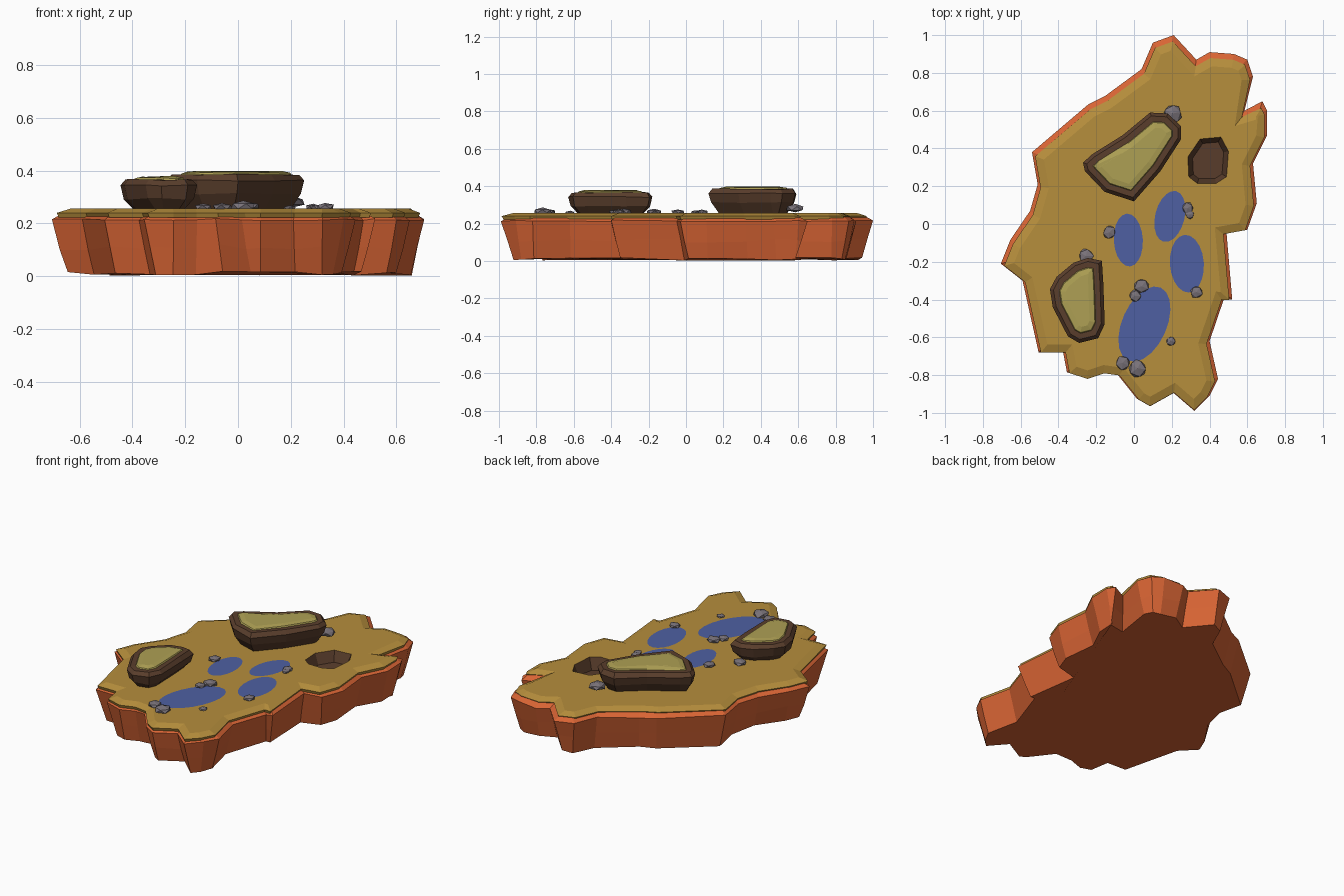
import bpy, bmesh, math, random
from mathutils import Vector

if "Cube" in bpy.data.objects:
    bpy.data.objects.remove(bpy.data.objects["Cube"])
random.seed(4)


def material(name, rgb):
    lin = [(c / 255 / 12.92) if c < 10 else ((c / 255 + 0.055) / 1.055) ** 2.4 for c in rgb]
    m = bpy.data.materials.new(name)
    m.diffuse_color = (*lin, 1)
    m.use_nodes = True
    m.node_tree.nodes["Principled BSDF"].inputs["Base Color"].default_value = m.diffuse_color
    return m


CLAY = material("orange_clay", (216, 100, 52))
SAND = material("ochre_sand", (182, 142, 60))
BROWN = material("brown_rock", (90, 62, 44))
MOSS = material("pale_moss", (174, 160, 84))
WATER = material("blue_water", (78, 96, 162))
STONE = material("grey_stone", (122, 115, 122))


def inset(pts, d, shift=(0, 0)):
    """Mitred inward offset of an anticlockwise outline."""
    out = []
    for i, p in enumerate(pts):
        p = Vector(p)
        a = (p - Vector(pts[i - 1])).normalized()
        b = (Vector(pts[(i + 1) % len(pts)]) - p).normalized()
        n = Vector((-a.y - b.y, a.x + b.x)).normalized()
        k = max(n.dot(Vector((-a.y, a.x))), 0.7)
        out.append(p + n * d / k + Vector(shift))
    return out


def finish(bm, name, mat):
    me = bpy.data.meshes.new(name)
    bm.to_mesh(me)
    bm.free()
    me.materials.append(mat)
    ob = bpy.data.objects.new(name, me)
    bpy.context.collection.objects.link(ob)
    return ob


def layers(outline, profile, bottom=False, top=False, shift=(0, 0)):
    """Stack inset outlines: profile rows are (inset, z, z jitter)."""
    bm = bmesh.new()
    loops = []
    for d, z, jit in profile:
        loops.append([bm.verts.new((p.x, p.y, z + random.uniform(-jit, jit)))
                      for p in inset(outline, d, shift)])
    n = len(outline)
    for lo, hi in zip(loops, loops[1:]):
        for i in range(n):
            j = (i + 1) % n
            bm.faces.new((lo[i], lo[j], hi[j], hi[i]))
    if bottom:
        bm.faces.new(loops[0][::-1])
    if top:
        bm.faces.new(loops[-1])
    return bm, loops


# Island outline, listed clockwise from the back tip
island = [(.21, 1), (.33, .87), (.40, .91), (.53, .90), (.60, .87), (.63, .78), (.585, .60),
          (.68, .65), (.705, .60), (.705, .47), (.63, .32), (.65, .11), (.60, -.03), (.49, -.05),
          (.52, -.40), (.475, -.40), (.40, -.62), (.445, -.82), (.40, -.91), (.32, -.99),
          (.21, -.895), (.085, -.965), (.015, -.925), (-.085, -.80), (-.155, -.79),
          (-.245, -.82), (-.355, -.785), (-.375, -.68), (-.505, -.68), (-.59, -.30),
          (-.705, -.21), (-.655, -.085), (-.55, .07), (-.51, .21), (-.54, .38),
          (-.24, .635), (-.15, .68), (.04, .82), (.10, .96)][::-1]
crater = [(.35, .45), (.46, .46), (.50, .385), (.49, .25), (.435, .215), (.335, .215),
          (.29, .25), (.285, .355)][::-1]

# Clay cliff body with a bevelled lip
bm, _ = layers(island, [(.05, .011, .009), (.025, .11, .012), (0, .215, .004), (.035, .238, 0)],
               bottom=True)
finish(bm, "cliff_base", CLAY)

# Sand top with sloping rim and an opening for the crater
bm, loops = layers(island, [(.022, .222, 0), (.015, .24, 0), (.058, .256, 0)], shift=(0, -.016))
edges = [bm.edges.get((v, loops[-1][i - 1])) for i, v in enumerate(loops[-1])]
ring = [bm.verts.new((x, y, .256)) for x, y in crater]
edges += [bm.edges.new((v, ring[i - 1])) for i, v in enumerate(ring)]
made = bmesh.ops.triangle_fill(bm, edges=edges, use_beauty=True)["geom"]
for f in [g for g in made if isinstance(g, bmesh.types.BMFace)]:
    f.normal_update()
    if f.normal.z < 0:
        f.normal_flip()
finish(bm, "sand_top", SAND)

# Sunken crater
bm, _ = layers(crater, [(0, .256, 0), (.025, .19, .006)], top=True)
finish(bm, "crater", BROWN)

# Two raised rock plateaus with mossy tops
big = [(.085, .59), (.18, .585), (.25, .515), (.25, .45), (.14, .28), (0, .12), (-.155, .17),
       (-.26, .28), (-.27, .325), (-.22, .37), (-.06, .47)][::-1]
small = [(-.245, -.18), (-.17, -.195), (-.162, -.32), (-.155, -.53), (-.19, -.605), (-.29, -.63),
         (-.35, -.595), (-.43, -.44), (-.445, -.345), (-.41, -.28), (-.32, -.205)][::-1]
for label, outline, h in (("large", big, .397), ("small", small, .378)):
    bm, _ = layers(outline, [(.052, .25, 0), (.012, h - .085, .004), (0, h - .035, .004),
                             (.018, h - .012, .003), (.055, h - .012, 0)], top=True)
    finish(bm, label + "_plateau_rock", BROWN)
    bm, _ = layers(outline, [(.045, h - .016, 0), (.052, h - .006, .002), (.08, h, .002)], top=True)
    finish(bm, label + "_plateau_moss", MOSS)

# Four flat ponds: centre, half width, half length, tilt
ponds = [(-.03, -.085, .077, .14, 3), (.19, .04, .078, .138, -14),
         (.28, -.21, .09, .153, 4), (.055, -.53, .118, .212, -24)]
for k, (cx, cy, rx, ry, tilt) in enumerate(ponds):
    bm = bmesh.new()
    t = math.radians(tilt)
    vs = []
    for i in range(20):
        a = i * math.tau / 20
        x, y = rx * math.cos(a), ry * math.sin(a)
        vs.append(bm.verts.new((cx + x * math.cos(t) - y * math.sin(t),
                                cy + x * math.sin(t) + y * math.cos(t), .258)))
    bm.faces.new(vs)
    finish(bm, f"pond_{k + 1}", WATER)

# Scattered faceted pebbles: x, y, radius, centre height
pebbles = [(.205, .585, .052, .282), (.285, .085, .033, .262), (.295, .05, .025, .262),
           (-.13, -.045, .036, .262), (-.255, -.17, .043, .262), (.04, -.33, .04, .266),
           (.005, -.38, .034, .262), (.33, -.36, .035, .264), (.195, -.62, .027, .258),
           (-.06, -.735, .04, .262), (.02, -.765, .052, .266)]
for k, (x, y, r, z) in enumerate(pebbles):
    bm = bmesh.new()
    bmesh.ops.create_icosphere(bm, subdivisions=1, radius=r)
    turn = random.uniform(0, 6)
    for v in bm.verts:
        s = random.uniform(.88, 1.12)
        px, py, pz = v.co * s
        v.co = (x + px * math.cos(turn) - py * math.sin(turn),
                y + px * math.sin(turn) + py * math.cos(turn), z + pz * .42)
    finish(bm, f"pebble_{k + 1}", STONE)
